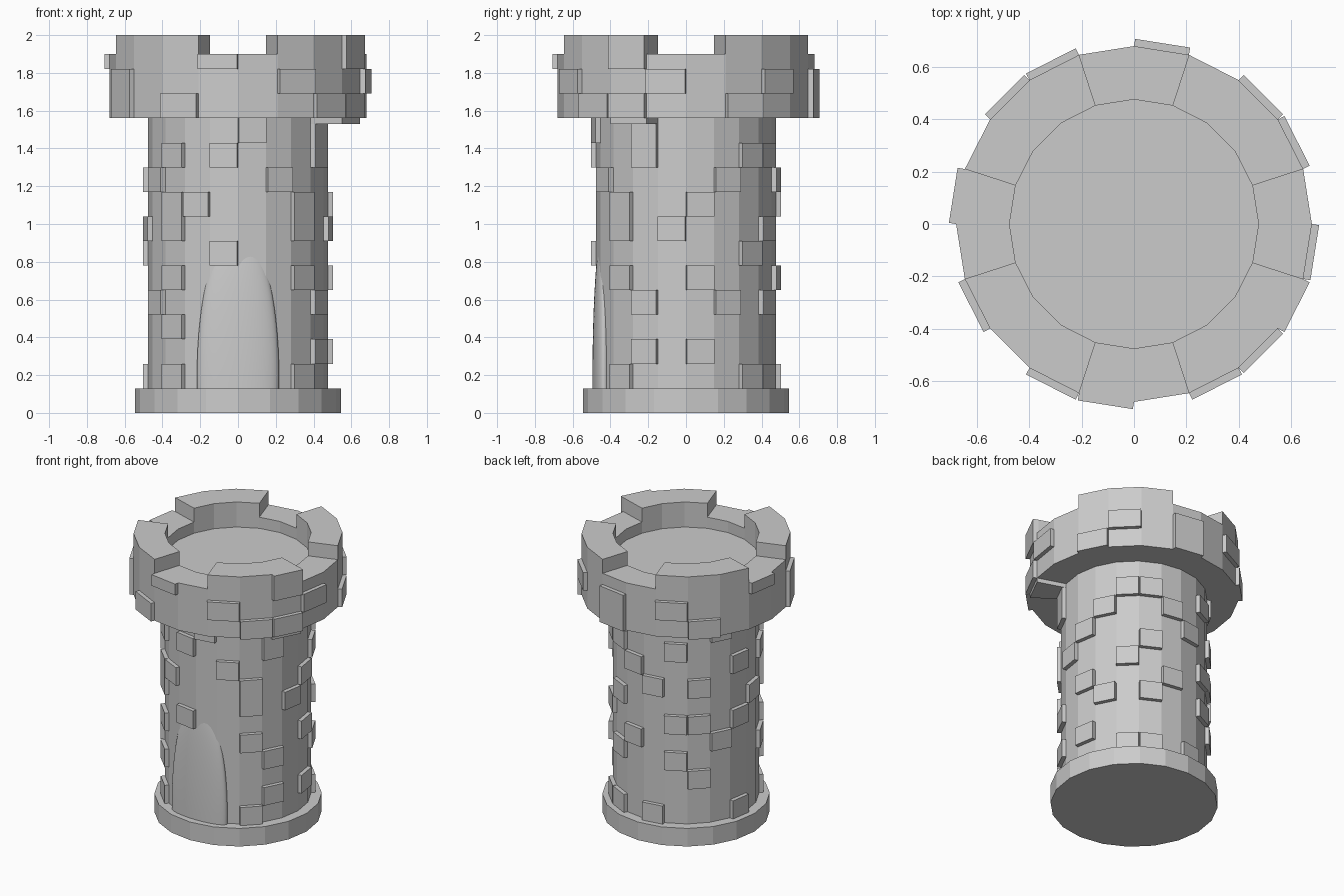
import bpy, bmesh, math
from math import sin, cos, radians

if "Cube" in bpy.data.objects:
    bpy.data.objects.remove(bpy.data.objects["Cube"])

N = 20
STEP = 2 * math.pi / N
R_BODY, R_TOP = 0.476, 0.68
ROW, OUT = 0.13, 0.028


def finish(name, bm):
    bmesh.ops.recalc_face_normals(bm, faces=bm.faces)
    me = bpy.data.meshes.new(name)
    bm.to_mesh(me)
    bm.free()
    ob = bpy.data.objects.new(name, me)
    bpy.context.collection.objects.link(ob)
    return ob


def pt(r, i, z):
    return (r * cos(i * STEP), r * sin(i * STEP), z)


def lathe(name, profile):
    bm = bmesh.new()
    rings = [[bm.verts.new(pt(r, i, z)) for i in range(N)] for r, z in profile]
    for a, b in zip(rings, rings[1:]):
        for i in range(N):
            j = (i + 1) % N
            bm.faces.new((a[i], a[j], b[j], b[i]))
    bm.faces.new(rings[0])
    bm.faces.new(rings[-1])
    return finish(name, bm)


def arc_block(bm, i0, count, r0, r1, z0, z1):
    # Ring segment covering a number of tower sides
    cols = [[bm.verts.new(pt(r, i, z)) for r, z in ((r0, z0), (r1, z0), (r1, z1), (r0, z1))]
            for i in range(i0, i0 + count + 1)]
    for a, b in zip(cols, cols[1:]):
        for k in range(4):
            m = (k + 1) % 4
            bm.faces.new((a[k], a[m], b[m], b[k]))
    bm.faces.new(cols[0])
    bm.faces.new(cols[-1])


def brick(bm, r, i, z0, z1):
    # One wall panel pushed straight out from side i
    mid = (i + 0.5) * STEP
    vs = []
    for d in (-0.01, OUT):
        for k, z in ((i, z0), (i + 1, z0), (i + 1, z1), (i, z1)):
            x, y, _ = pt(r, k, z)
            vs.append(bm.verts.new((x + d * cos(mid), y + d * sin(mid), z)))
    bm.faces.new(vs[:4])
    bm.faces.new(vs[4:])
    for k in range(4):
        m = (k + 1) % 4
        bm.faces.new((vs[k], vs[m], vs[4 + m], vs[4 + k]))


# Foot, shaft, overhanging parapet and sunken floor
lathe("tower", [(0.545, 0), (0.545, 0.13), (R_BODY, 0.13), (R_BODY, 1.56), (R_TOP, 1.56),
                (R_TOP, 1.9), (R_BODY, 1.9), (R_BODY, 1.82)])

# Four battlements, three sides wide each
bm = bmesh.new()
for q in range(4):
    arc_block(bm, q * 5 + 1, 3, R_BODY, R_TOP, 1.9, 2.0)
finish("battlements", bm)

# Raised bricks on the shaft: side index -> rows
shaft = {0: (1, 4, 7), 1: (3, 8), 2: (0, 5, 9), 3: (0, 3, 6, 9), 4: (4, 8), 5: (0, 7),
         6: (3, 5, 9), 7: (2, 5, 7), 8: (4, 10), 9: (0, 5, 8), 10: (6,), 11: (3, 8),
         12: (0, 2, 4, 6, 7, 9), 13: (7,), 14: (5, 9), 15: (10,), 16: (8,),
         17: (0, 4, 6, 7), 18: (1, 3, 9, 10), 19: (6,)}
bm = bmesh.new()
for i, rows in shaft.items():
    for k in rows:
        z = 0.13 + ROW * k
        brick(bm, R_BODY, i, z, z + ROW)
finish("shaft_bricks", bm)

# Raised bricks on the parapet
bm = bmesh.new()
for z0, z1, sides in ((1.56, 1.69, (1, 4, 7, 11, 13, 17, 18)),
                      (1.69, 1.82, (2, 4, 6, 11, 16, 19)),
                      (1.82, 1.9, (9, 14)), (1.82, 2.0, (18,))):
    for i in sides:
        brick(bm, R_TOP, i, z0, z1)
arc_block(bm, 18, 1, R_BODY, R_TOP, 1.53, 1.57)
finish("parapet_bricks", bm)

# Smooth bulging door, cut off at the foot
bm = bmesh.new()
bmesh.ops.create_uvsphere(bm, u_segments=48, v_segments=32, radius=1)
for v in bm.verts:
    v.co = (v.co.x * 0.217, v.co.y * 0.06 - 0.435, v.co.z * 0.78 + 0.2)
for co, no in (((0, 0, 0.13), (0, 0, -1)), ((0, -0.42, 0), (0, 1, 0))):
    bmesh.ops.bisect_plane(bm, geom=bm.verts[:] + bm.edges[:] + bm.faces[:],
                           plane_co=co, plane_no=no, clear_outer=True)
for f in bm.faces:
    f.smooth = True
finish("door", bm)
